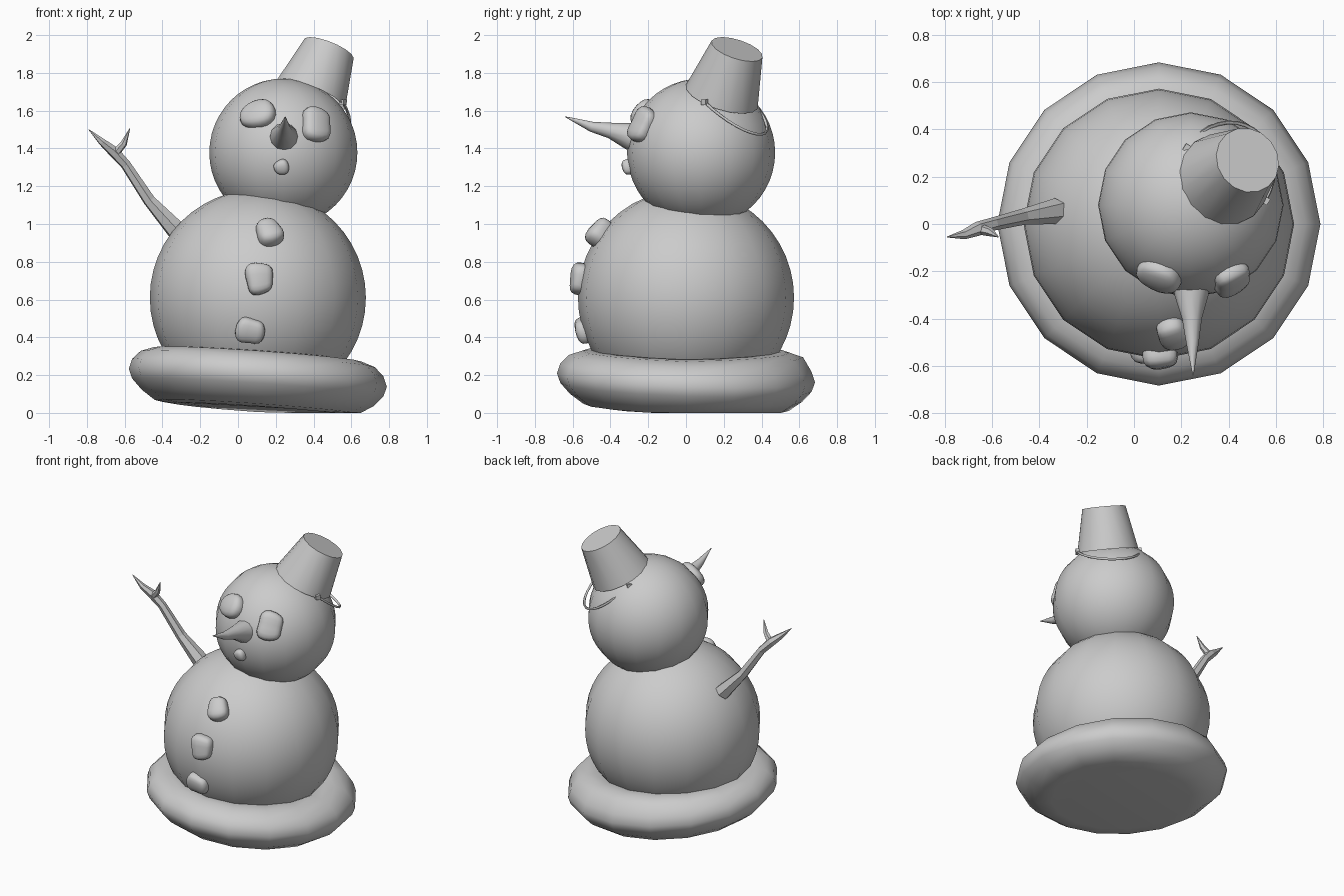
import bpy, bmesh, math
from mathutils import Vector, Matrix

if "Cube" in bpy.data.objects:
    bpy.data.objects.remove(bpy.data.objects["Cube"])

BODY = Vector((0.105, 0, 0.61))
HEAD = Vector((0.24, 0.08, 1.378))


def finish(name, bm, angle=None):
    """Turn a bmesh into an object, smooth shaded if an angle is given."""
    bmesh.ops.recalc_face_normals(bm, faces=bm.faces[:])
    mesh = bpy.data.meshes.new(name)
    bm.to_mesh(mesh)
    bm.free()
    ob = bpy.data.objects.new(name, mesh)
    bpy.context.collection.objects.link(ob)
    if angle is not None:
        bpy.ops.object.select_all(action='DESELECT')
        ob.select_set(True)
        bpy.context.view_layer.objects.active = ob
        bpy.ops.object.shade_smooth_by_angle(angle=math.radians(angle))
    return ob


def ball(name, centre, radius):
    bm = bmesh.new()
    bmesh.ops.create_uvsphere(bm, u_segments=16, v_segments=24, radius=radius)
    bmesh.ops.translate(bm, verts=bm.verts[:], vec=centre)
    return finish(name, bm, 60)


def tube(name, pts, radii, sides, angle=None, cap_start=True, cap_end=True):
    """Sweep a round section of varying radius along a path."""
    bm = bmesh.new()
    pts = [Vector(p) for p in pts]
    rings = []
    for i, p in enumerate(pts):
        d = (pts[min(i + 1, len(pts) - 1)] - pts[max(i - 1, 0)]).normalized()
        up = Vector((0, 0, 1)) if abs(d.z) < 0.95 else Vector((0, 1, 0))
        a = d.cross(up).normalized()
        b = a.cross(d)
        rings.append([bm.verts.new(p + radii[i] * (a * math.cos(t) + b * math.sin(t)))
                      for t in (2 * math.pi * k / sides for k in range(sides))])
    for r, s in zip(rings, rings[1:]):
        for k in range(sides):
            j = (k + 1) % sides
            bm.faces.new((r[k], r[j], s[j], s[k]))
    if cap_start:
        bm.faces.new(rings[0])
    if cap_end:
        bm.faces.new(rings[-1])
    return finish(name, bm, angle)


def pebble(name, pos, normal, size, seed, roll=0.0):
    """Lumpy rounded stone lying flat against a surface."""
    bm = bmesh.new()
    bmesh.ops.create_cube(bm, size=2)
    bmesh.ops.subdivide_edges(bm, edges=bm.edges[:], cuts=4, use_grid_fill=True)
    rot = (Vector(normal).to_track_quat('Z', 'Y').to_matrix()
           @ Matrix.Rotation(roll, 3, 'Z'))
    for v in bm.verts:
        n = v.co.normalized()
        n /= sum(abs(c) ** 3 for c in n) ** (1 / 3)
        n *= 1 + 0.07 * math.sin(3 * n.x + seed) + 0.07 * math.sin(3 * n.y + 2 * seed)
        v.co = Vector(pos) + rot @ Vector((n.x * size[0], n.y * size[1], n.z * size[2]))
    return finish(name, bm, 50)


# sagging ring of snow at the foot, 16 sided, leaning to one side
profile = [(0.45, 0.02), (0.545, 0.03), (0.615, 0.08), (0.665, 0.135), (0.683, 0.185),
           (0.665, 0.24), (0.62, 0.285), (0.55, 0.31), (0.48, 0.315), (0.40, 0.28)]
bm = bmesh.new()
rings = []
for r, z in profile:
    ring = []
    for k in range(16):
        t = 2 * math.pi * k / 16
        x, y = r * math.cos(t), r * math.sin(t)
        lean = -0.07 * x - 0.035 * y
        if z > 0.25:
            lean += 0.05 * max(y, 0)
        ring.append(bm.verts.new((x + BODY.x, y, max(0.0, z + lean))))
    rings.append(ring)
for r, s in zip(rings, rings[1:]):
    for k in range(16):
        j = (k + 1) % 16
        bm.faces.new((r[k], r[j], s[j], s[k]))
bm.faces.new(rings[0])
finish("snow_base", bm, 50)

# body and head
ball("body", BODY, 0.572)
ball("head", HEAD, 0.392)

# bucket hat, open underneath
rim, top = Vector((0.38, 0.19, 1.675)), Vector((0.48, 0.27, 1.925))
tube("bucket", [rim, top], [0.2, 0.142], 16, 40, cap_start=False)

# bucket handle hanging behind, with two lugs
mid = Vector((0.39, 0.21, 1.66))
side, drop = Vector((0.165, -0.11, -0.015)), Vector((0.115, 0.19, -0.185))
arc = [mid + side * math.cos(t) + drop * math.sin(t)
       for t in (math.pi * i / 16 for i in range(17))]
tube("bucket_handle", arc, [0.008] * 17, 6, 60)
for i, s in enumerate((1, -1)):
    bm = bmesh.new()
    bmesh.ops.create_cube(bm, size=0.03)
    bmesh.ops.transform(bm, verts=bm.verts[:], matrix=Matrix.Translation(mid + side * s)
                        @ side.to_track_quat('X', 'Z').to_matrix().to_4x4())
    finish(f"handle_lug_{i + 1}", bm)

# carrot nose
tube("nose", [(0.243, -0.24, 1.455), (0.243, -0.30, 1.465), (0.245, -0.40, 1.495),
              (0.247, -0.50, 1.515), (0.25, -0.64, 1.568)],
     [0.08, 0.072, 0.042, 0.027, 0.002], 12, 60)

# stone eyes, mouth and buttons: name, position, size, seed, roll, parent ball
stones = [("eye_left", (0.105, -0.215, 1.58), (0.098, 0.082, 0.048), 1.0, 0.2, HEAD),
          ("eye_right", (0.415, -0.23, 1.525), (0.086, 0.086, 0.048), 2.3, -0.2, HEAD),
          ("mouth_stone", (0.23, -0.305, 1.30), (0.039, 0.041, 0.03), 0.5, 0.3, HEAD),
          ("button_top", (0.165, -0.455, 0.955), (0.073, 0.074, 0.055), 1.7, 0.3, BODY),
          ("button_middle", (0.115, -0.56, 0.71), (0.074, 0.08, 0.052), 2.9, 0.1, BODY),
          ("button_bottom", (0.065, -0.54, 0.435), (0.07, 0.074, 0.045), 4.1, -0.2, BODY)]
for name, pos, size, seed, roll, ball_centre in stones:
    pebble(name, pos, Vector(pos) - ball_centre, size, seed, roll)

# forked twig arm, only on one side
tube("arm", [(-0.325, 0.055, 0.965), (-0.47, 0.03, 1.125), (-0.595, 0.0, 1.315),
             (-0.66, -0.02, 1.385), (-0.72, -0.045, 1.435), (-0.79, -0.055, 1.50)],
     [0.055, 0.034, 0.028, 0.03, 0.02, 0.002], 6)
tube("arm_fork", [(-0.655, -0.02, 1.37), (-0.605, -0.035, 1.425), (-0.573, -0.055, 1.505)],
     [0.025, 0.018, 0.002], 6)
